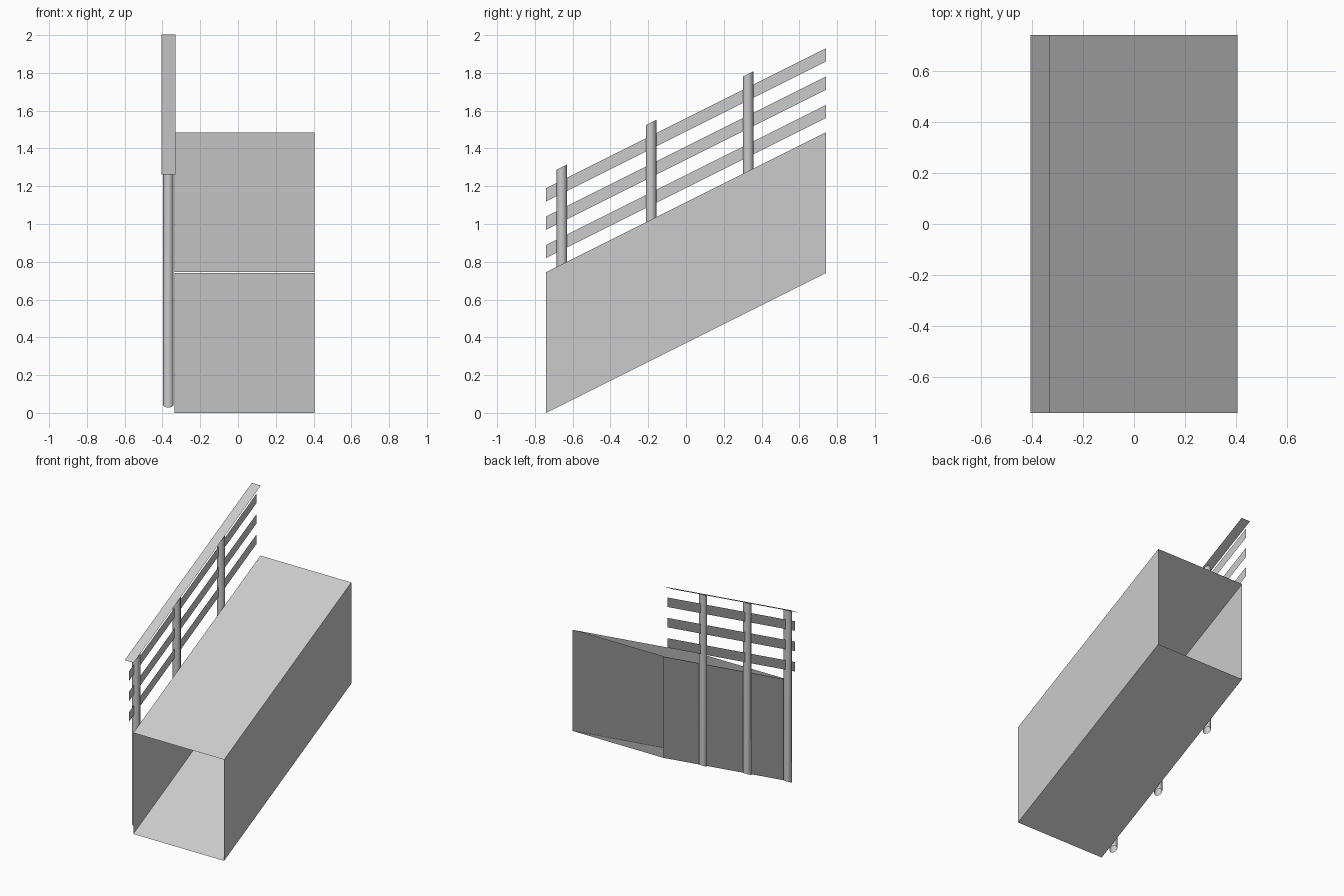
import bpy, bmesh, math

if "Cube" in bpy.data.objects:
    bpy.data.objects.remove(bpy.data.objects["Cube"])

HALF = 0.74          # half length along y
SLOPE = 0.5          # rise per unit of y


def z_at(y, h):
    """Height of a point lying h above the sloping base line."""
    return h + SLOPE * (y + HALF)


def sheet(name, strips):
    """Sloping strips running full length; each is a pair of (x, height) edges."""
    bm = bmesh.new()
    for (xa, ha), (xb, hb) in strips:
        pts = [(xa, -HALF, ha), (xb, -HALF, hb), (xb, HALF, hb), (xa, HALF, ha)]
        bm.faces.new([bm.verts.new((x, y, z_at(y, h))) for x, y, h in pts])
    bmesh.ops.remove_doubles(bm, verts=bm.verts, dist=1e-4)
    return finish(name, bm)


def finish(name, bm):
    bmesh.ops.recalc_face_normals(bm, faces=bm.faces)
    mesh = bpy.data.meshes.new(name)
    bm.to_mesh(mesh)
    bm.free()
    obj = bpy.data.objects.new(name, mesh)
    bpy.context.collection.objects.link(obj)
    return obj


def post(name, y, x=-0.369, r=0.028, height=1.26, sides=8):
    """Open tube whose ends follow the slope."""
    bm = bmesh.new()
    rings = []
    for h in (0, height):
        ring = []
        for i in range(sides):
            a = 2 * math.pi * i / sides
            py = y + r * math.sin(a)
            ring.append(bm.verts.new((x + r * math.cos(a), py, z_at(py, h))))
        rings.append(ring)
    for i in range(sides):
        j = (i + 1) % sides
        f = bm.faces.new((rings[0][i], rings[0][j], rings[1][j], rings[1][i]))
        f.smooth = True
    return finish(name, bm)


# Sloping ramp body, a box tube open at both ends
corners = [(-0.335, 0), (0.405, 0), (0.405, 0.745), (-0.335, 0.745)]
sheet("ramp_body", [(corners[i], corners[(i + 1) % 4]) for i in range(4)])

# Flat handrail on top
sheet("handrail", [((-0.405, 1.262), (-0.332, 1.262))])

# Three thin slats through the post centres
for n, h in enumerate((0.82, 0.97, 1.12)):
    sheet(f"slat_{n + 1}", [((-0.369, h), (-0.369, h + 0.07))])

# Railing posts
for n, y in enumerate((-0.657, -0.185, 0.329)):
    post(f"post_{n + 1}", y)
